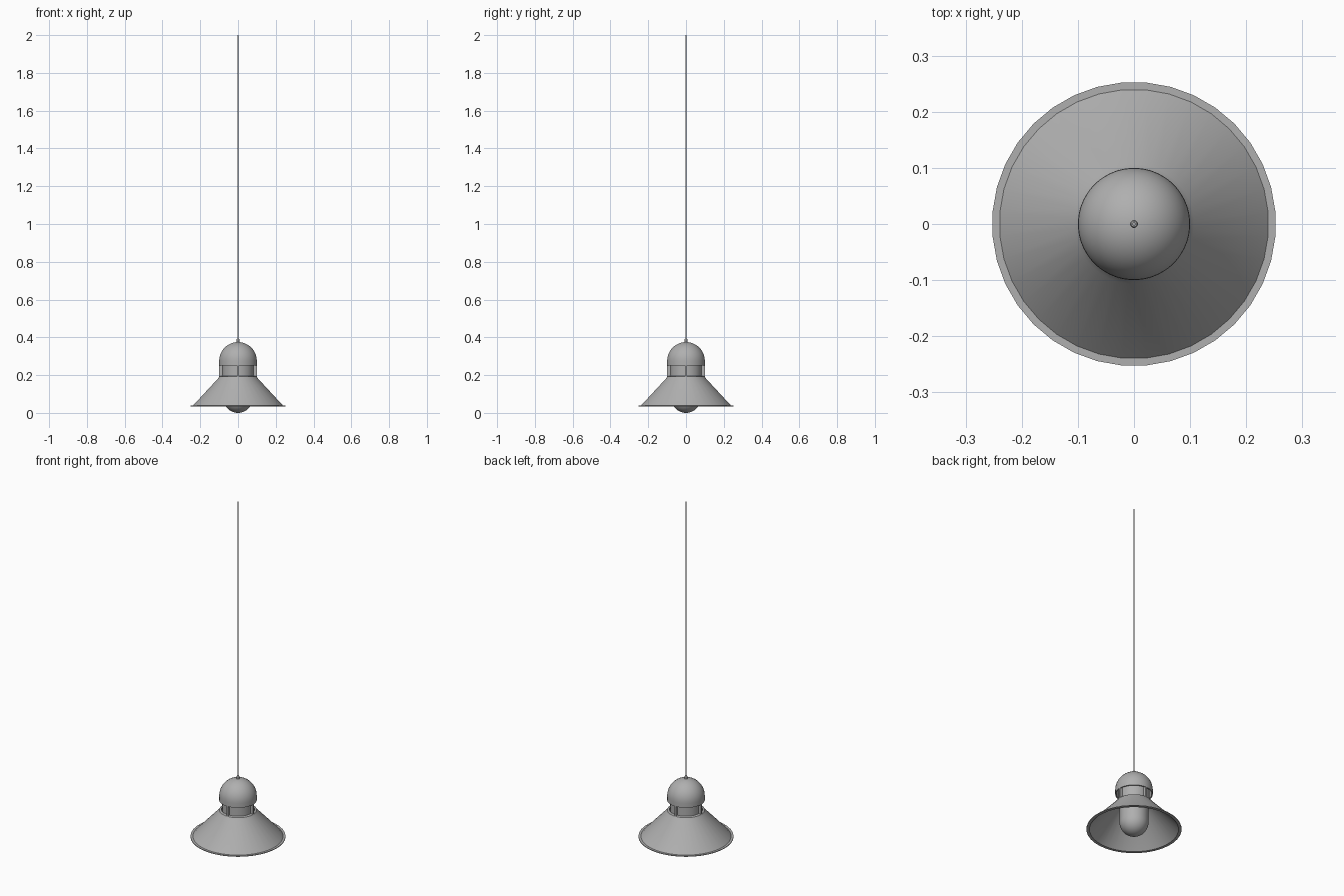
import bpy, bmesh, math

if "Cube" in bpy.data.objects:
    bpy.data.objects.remove(bpy.data.objects["Cube"])

# dark grey finish shared by every part
finish_mat = bpy.data.materials.new("dark_grey")
finish_mat.diffuse_color = (0.43, 0.43, 0.43, 1)
finish_mat.use_nodes = True
finish_mat.node_tree.nodes["Principled BSDF"].inputs["Base Color"].default_value = finish_mat.diffuse_color

def lathe(name, profile, sides=36, offset=0.5):
    """Revolve an (r, z) profile round the z axis; r = 0 gives a pole."""
    bm = bmesh.new()
    rings = []
    for r, z in profile:
        if r < 1e-6:
            rings.append([bm.verts.new((0, 0, z))] * sides)
        else:
            angs = [2 * math.pi * (i + offset) / sides for i in range(sides)]
            rings.append([bm.verts.new((r * math.cos(a), r * math.sin(a), z)) for a in angs])
    for a, b in zip(rings, rings[1:]):
        for i in range(sides):
            j = (i + 1) % sides
            quad = list(dict.fromkeys((a[i], a[j], b[j], b[i])))
            if len(quad) > 2:  # two poles in a row make no face
                bm.faces.new(quad)
    bmesh.ops.remove_doubles(bm, verts=bm.verts, dist=1e-6)
    bmesh.ops.recalc_face_normals(bm, faces=bm.faces)
    return finish(name, bm)

def finish(name, bm):
    mesh = bpy.data.meshes.new(name)
    bm.to_mesh(mesh)
    bm.free()
    mesh.materials.append(finish_mat)
    ob = bpy.data.objects.new(name, mesh)
    bpy.context.collection.objects.link(ob)
    bpy.ops.object.select_all(action='DESELECT')
    ob.select_set(True)
    bpy.context.view_layer.objects.active = ob
    bpy.ops.object.shade_smooth_by_angle(angle=math.radians(35))
    return ob

def arc(r, zc, a0, a1, n):
    """Points of a circular arc, angles in degrees from the horizontal."""
    angs = [math.radians(a0 + (a1 - a0) * i / n) for i in range(n + 1)]
    return [(r * math.cos(a), zc + r * math.sin(a)) for a in angs]

# conical shade: thin closed shell with a flat rim and a steep collar at its throat
lathe("shade", [(0.088, 0.195), (0.1, 0.192), (0.107, 0.181), (0.24, 0.038),
                (0.253, 0.038), (0.253, 0.034), (0.237, 0.034),
                (0.104, 0.176), (0.088, 0.187), (0.088, 0.195)])

# domed cap: hollow shell with an open underside
outer = [(0.1, 0.25)] + arc(0.1, 0.275, 0, 90, 12)
inner = arc(0.094, 0.275, 90, 0, 12) + [(0.094, 0.25), (0.1, 0.25)]
lathe("cap", outer + inner, 48)

# glass bulb hanging through the throat
lathe("bulb", arc(0.077, 0.077, -90, 0, 10) + [(0.077, 0.19), (0, 0.19)])

# lamp holder filling the neck between shade and cap
lathe("lamp_holder", [(0, 0.188), (0.083, 0.188), (0.083, 0.27), (0, 0.27)])

# four struts joining shade and cap, overlapping the collar
for k in range(4):
    bm = bmesh.new()
    bmesh.ops.create_cube(bm, size=1)
    for v in bm.verts:
        v.co = (0.091 + v.co.x * 0.018, v.co.y * 0.008, 0.218 + v.co.z * 0.076)
    strut = finish(f"strut_{k + 1}", bm)
    strut.rotation_euler.z = k * math.pi / 2

# cable grip and hanging cable
lathe("cable_grip", [(0, 0.37), (0.007, 0.37), (0.007, 0.39), (0.005, 0.394), (0, 0.394)], 16)
lathe("cable", [(0, 0.38), (0.003, 0.38), (0.003, 2.0), (0, 2.0)], 12)
